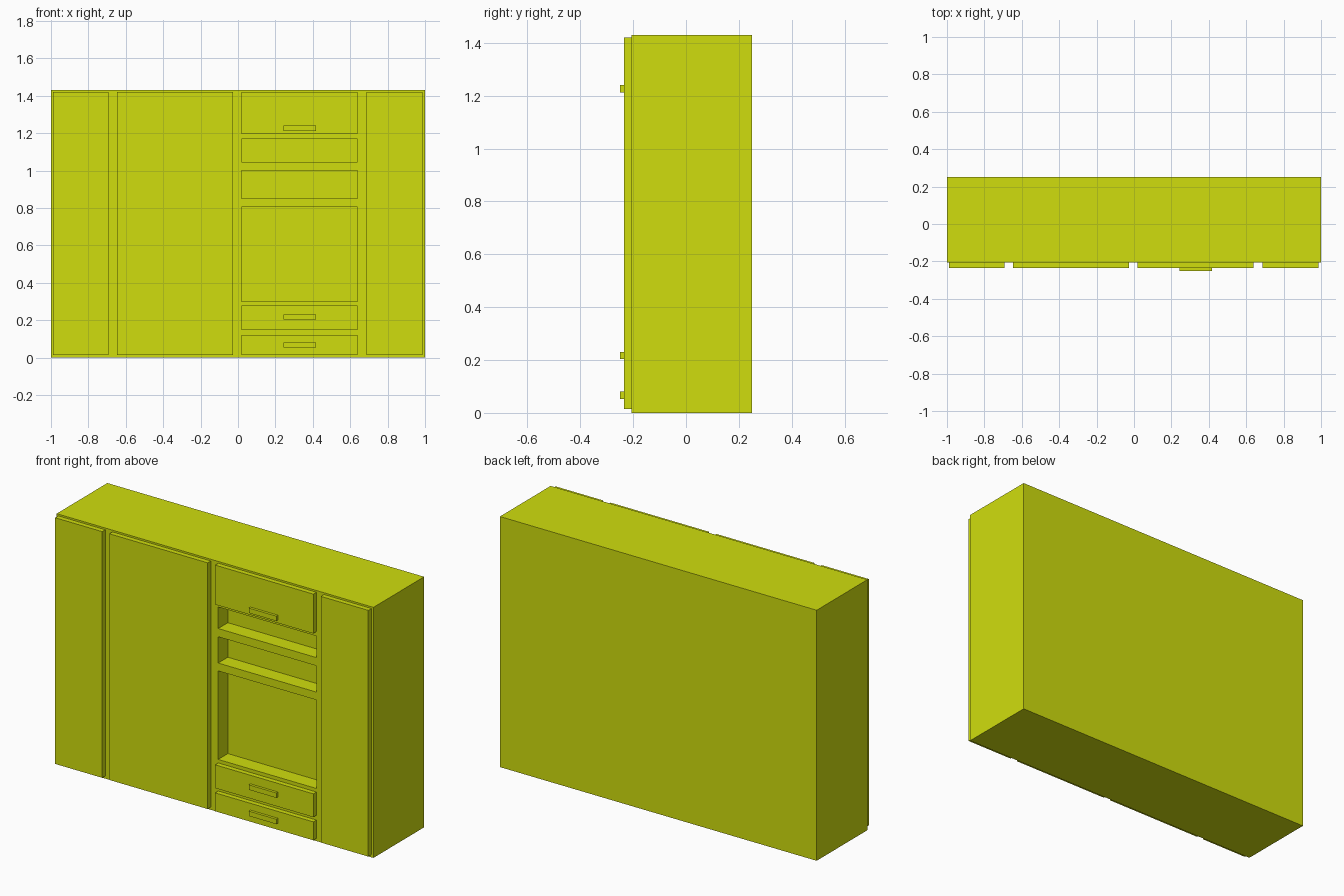
import bpy
import bmesh
from mathutils import Matrix, Vector

if "Cube" in bpy.data.objects:
    bpy.data.objects.remove(bpy.data.objects["Cube"])

paint = bpy.data.materials.new("lime_paint")
paint.diffuse_color = (0.63, 0.73, 0.004, 1)
paint.use_nodes = True
paint.node_tree.nodes["Principled BSDF"].inputs["Base Color"].default_value = paint.diffuse_color

FRONT, DOOR, PULL, BACK = -0.207, -0.235, -0.25, 0.25


def boxes(name, bounds):
    """One object made of boxes, each (x0, x1, y0, y1, z0, z1)."""
    bm = bmesh.new()
    for x0, x1, y0, y1, z0, z1 in bounds:
        centre = Vector((x0 + x1, y0 + y1, z0 + z1)) / 2
        size = Matrix.Diagonal((x1 - x0, y1 - y0, z1 - z0, 1))
        bmesh.ops.create_cube(bm, size=1, matrix=Matrix.Translation(centre) @ size)
    mesh = bpy.data.meshes.new(name)
    bm.to_mesh(mesh)
    bm.free()
    mesh.materials.append(paint)
    obj = bpy.data.objects.new(name, mesh)
    bpy.context.collection.objects.link(obj)
    return obj


# Cabinet body with three open niches cut into its front
body = boxes("cabinet_body", [(-1, 1, FRONT, BACK, 0, 1.43)])
niches = [(0.30, 0.805), (0.85, 1.0), (1.047, 1.17)]
cutter = boxes("niche_cutter", [(0.02, 0.64, FRONT - 0.1, FRONT + 0.087, z0, z1)
                                for z0, z1 in niches])
cutter.hide_render = True
cut = body.modifiers.new("niches", 'BOOLEAN')
cut.operation = 'DIFFERENCE'
cut.solver = 'EXACT'
cut.object = cutter
bpy.context.view_layer.objects.active = body
bpy.ops.object.modifier_apply(modifier=cut.name)
bpy.data.objects.remove(cutter)

# Full-height doors
for name, x0, x1 in [("left_door", -0.99, -0.693),
                     ("wide_door", -0.648, -0.027),
                     ("right_door", 0.688, 0.987)]:
    boxes(name, [(x0, x1, DOOR, FRONT, 0.015, 1.42)])

# Drawer fronts with bar handles
for name, z0, z1, handle_z in [("bottom_drawer", 0.015, 0.12, 0.067),
                               ("middle_drawer", 0.147, 0.28, 0.217),
                               ("top_flap", 1.195, 1.42, 1.226)]:
    boxes(name, [(0.02, 0.64, DOOR, FRONT, z0, z1)])
    boxes(name + "_handle",
          [(0.243, 0.417, PULL, DOOR, handle_z - 0.014, handle_z + 0.014)])
